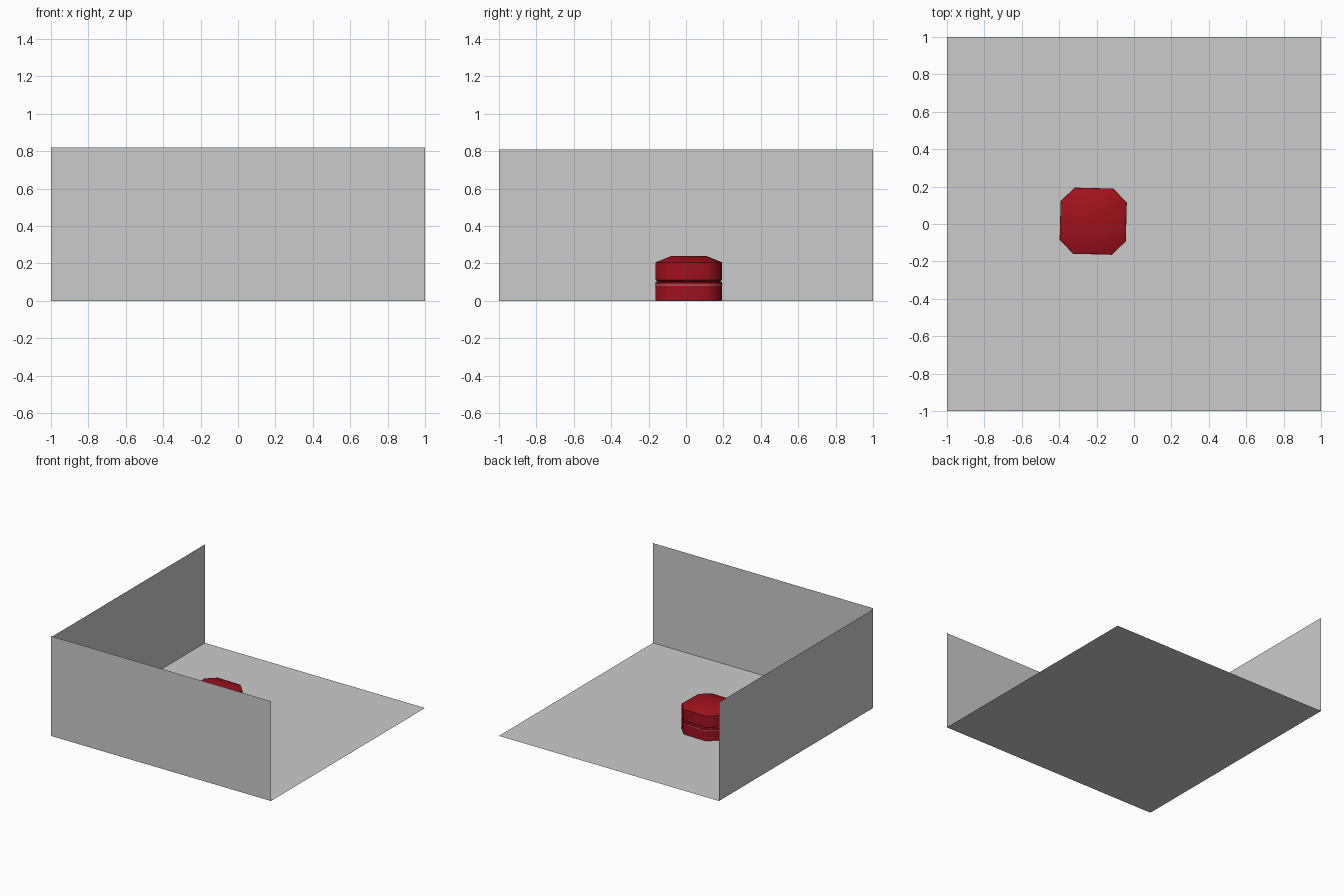
import bpy, bmesh, math

if "Cube" in bpy.data.objects:
    bpy.data.objects.remove(bpy.data.objects["Cube"])


def finish(name, bm, color=None, smooth=False):
    bmesh.ops.remove_doubles(bm, verts=bm.verts, dist=1e-5)
    bmesh.ops.recalc_face_normals(bm, faces=bm.faces)
    mesh = bpy.data.meshes.new(name)
    bm.to_mesh(mesh)
    bm.free()
    ob = bpy.data.objects.new(name, mesh)
    bpy.context.collection.objects.link(ob)
    if color:
        mat = bpy.data.materials.new(name + "_colour")
        mat.diffuse_color = (*color, 1)
        mat.use_nodes = True
        mat.node_tree.nodes["Principled BSDF"].inputs["Base Color"].default_value = mat.diffuse_color
        mesh.materials.append(mat)
    if smooth:
        bpy.ops.object.select_all(action='DESELECT')
        ob.select_set(True)
        bpy.context.view_layer.objects.active = ob
        bpy.ops.object.shade_smooth_by_angle(angle=math.radians(50))
    return ob


def sheet(name, corners):
    bm = bmesh.new()
    bm.faces.new([bm.verts.new(c) for c in corners])
    return finish(name, bm)


def lofted_box(name, rings, color):
    """Stack chamfered squares; each ring is (half width, half flat, z)."""
    bm = bmesh.new()
    loops = []
    for w, f, z in rings:
        pts = [(w, -f), (w, f), (f, w), (-f, w), (-w, f), (-w, -f), (-f, -w), (f, -w)]
        loops.append([bm.verts.new((x, y, z)) for x, y in pts])
    for a, b in zip(loops, loops[1:]):
        for i in range(8):
            j = (i + 1) % 8
            bm.faces.new((a[i], a[j], b[j], b[i]))
    bm.faces.new(loops[0][::-1])
    bm.faces.new(loops[-1])
    ob = finish(name, bm, color, True)
    ob.location = (-0.218, 0.015, 0)
    ob.rotation_euler.z = math.radians(-1.5)
    return ob


# Room: floor and two thin walls
sheet("floor", [(-1, -1, 0), (1, -1, 0), (1, 1, 0), (-1, 1, 0)])
sheet("front_wall", [(-1, -1, 0), (1, -1, 0), (1, -1, 0.82), (-1, -1, 0.82)])
sheet("left_wall", [(-1, -1, 0), (-1, 1, 0), (-1, 1, 0.81), (-1, -1, 0.81)])

# Chamfered red box: base, lid and the thin seam between them
RED = (0.35, 0.006, 0.012)
lofted_box("box_base", [(0.176, 0.103, 0.001), (0.176, 0.103, 0.099),
                        (0.165, 0.097, 0.104)], RED)
lofted_box("box_lid", [(0.165, 0.097, 0.104), (0.176, 0.103, 0.112),
                       (0.176, 0.103, 0.205), (0.09, 0.09, 0.24)], RED)
lofted_box("seam_band", [(0.177, 0.1035, 0.083), (0.177, 0.1035, 0.087)],
           (0.6, 0.2, 0.2))
